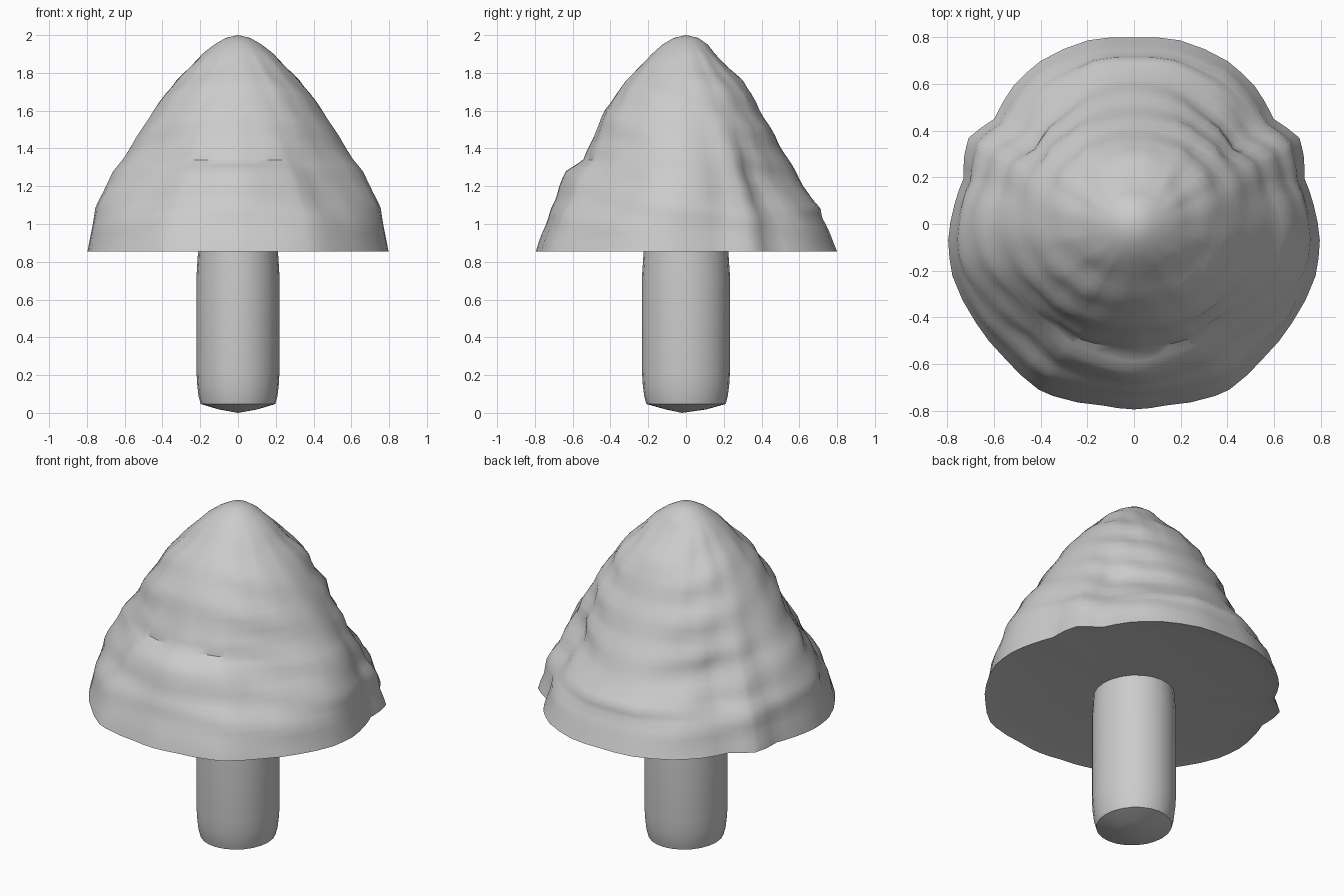
import bpy, bmesh, math

if "Cube" in bpy.data.objects:
    bpy.data.objects.remove(bpy.data.objects["Cube"])

# Canopy profile: height, side radius, front radius, back radius
PROFILE = [(0.855, .795, .795, .795), (0.95, .775, .765, .755), (1.03, .765, .73, .72),
           (1.08, .755, .715, .71), (1.13, .735, .695, .665), (1.2, .705, .67, .62),
           (1.28, .66, .635, .575), (1.34, .615, .545, .54), (1.42, .56, .505, .49),
           (1.52, .50, .465, .44), (1.6, .445, .43, .39), (1.69, .385, .37, .345),
           (1.76, .325, .315, .305), (1.83, .255, .25, .22), (1.9, .19, .18, .155),
           (1.95, .125, .125, .115), (1.985, .065, .065, .065)]
# Rim outline: angle from +x, radius (mirrored across x)
RIM = [(-90, .795), (-80, .79), (-65, .815), (-60, .82), (-46, .80), (-32, .80), (-16, .81),
       (-5, .80), (6, .775), (15, .757), (22, .785), (27.5, .80), (37, .75),
       (48.6, .786), (60, .806), (76, .812), (90, .80)]


def make_object(name, rings, bottom, top, angle):
    """Loft closed rings and cap both ends with fans."""
    bm = bmesh.new()
    loops = [[bm.verts.new(p) for p in ring] for ring in rings]
    n = len(loops[0])
    lo, hi = bm.verts.new(bottom), bm.verts.new(top)
    for i in range(n):
        j = (i + 1) % n
        bm.faces.new((lo, loops[0][j], loops[0][i]))
        bm.faces.new((hi, loops[-1][i], loops[-1][j]))
        for a, b in zip(loops, loops[1:]):
            bm.faces.new((a[i], a[j], b[j], b[i]))
    bmesh.ops.recalc_face_normals(bm, faces=bm.faces)
    mesh = bpy.data.meshes.new(name)
    bm.to_mesh(mesh)
    bm.free()
    ob = bpy.data.objects.new(name, mesh)
    bpy.context.collection.objects.link(ob)
    bpy.ops.object.select_all(action='DESELECT')
    ob.select_set(True)
    bpy.context.view_layer.objects.active = ob
    bpy.ops.object.shade_smooth_by_angle(angle=math.radians(angle))
    return ob


def subdivide(rows, steps):
    """Insert evenly spaced rows between the given ones."""
    out = []
    for p, q in zip(rows, rows[1:]):
        out += [[a + (b - a) * k / steps for a, b in zip(p, q)] for k in range(steps)]
    return out + [rows[-1]]


# Canopy: draped, rippled cone whose rim folds fade out towards the tip
right = [(math.radians(a), r) for a, r in subdivide(RIM, 2)]
left = [(math.pi - a, r) for a, r in reversed(right[1:-1])]
rings = []
for z, side, front, back in subdivide(PROFILE, 2):
    fade = max(0.0, min(1.0, (1.75 - z) / 0.65))
    amount = max(0.0, min(1.0, (z - 0.86) / 0.15, (1.95 - z) / 0.15))
    ring = []
    for a, r in right + left:
        s = math.sin(a)
        radius = side * (1 - s * s) + (front if s < 0 else back) * s * s
        radius *= 1 + (r / 0.795 - 1) * fade
        # Diagonals sag inwards between the front, back and side panels
        diagonal = math.sin(2 * a) ** 2
        radius -= 0.065 * diagonal * math.exp(-((z - 1.22) / 0.17) ** 2)
        # Wavy shelves and vertical drape creases
        wave = math.sin(36 * z + 5 * s) + 0.6 * math.cos(16 * math.asin(s) + 9 * z)
        radius += 0.009 * amount * wave * (0.3 + 0.7 * diagonal)
        ring.append((radius * math.cos(a), radius * s, z))
    rings.append(ring)
# Slightly recessed underside just inside the rim
rings.insert(0, [(x * 0.86, y * 0.86, 0.875) for x, y, _ in rings[0]])
make_object("tree_canopy", rings, (0, 0, 0.845), (0, 0, 2.0), 35)

# Trunk: slightly oval post with a rounded foot
trunk = []
for z, r in [(0.018, .1), (0.047, .198), (0.09, .209), (0.15, .216), (0.22, .22),
             (0.45, .22), (0.72, .22), (0.88, .21)]:
    trunk.append([(r * math.cos(t), r * 1.06 * math.sin(t), z)
                  for t in (i * math.tau / 24 for i in range(24))])
make_object("tree_trunk", trunk, (0, -0.02, 0.0), (0, 0, 0.88), 35)
